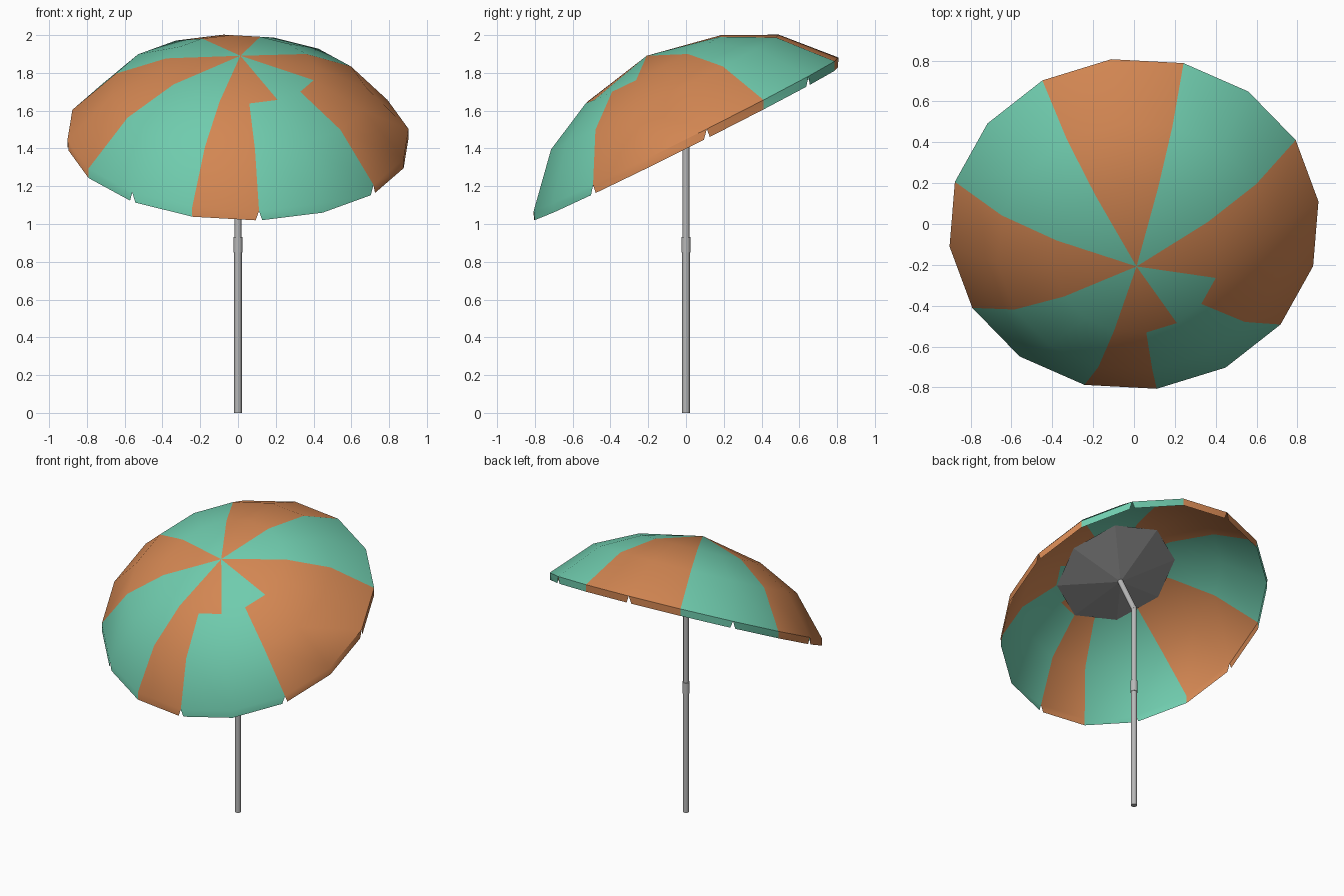
import bpy, bmesh, math
from mathutils import Vector, Matrix

if "Cube" in bpy.data.objects:
    bpy.data.objects.remove(bpy.data.objects["Cube"])


def material(name, rgb):
    m = bpy.data.materials.new(name)
    m.diffuse_color = (*rgb, 1)
    m.use_nodes = True
    m.node_tree.nodes["Principled BSDF"].inputs["Base Color"].default_value = m.diffuse_color
    return m


ORANGE = material("orange cloth", (0.65, 0.24, 0.085))
GREEN = material("green cloth", (0.16, 0.60, 0.42))
METAL = material("light grey metal", (0.48, 0.48, 0.48))
LINER = material("grey liner", (0.28, 0.28, 0.28))

# Tilted frame of the canopy, with its origin at the pole joint
JOINT = Vector((0, 0, 1.475))
axis = Vector((0.03, -0.5, 1)).normalized()
side = Vector((1, 0, -0.03)).normalized()
back = axis.cross(side)
SIDES = 16
START = math.radians(7.8)
STEP = 2 * math.pi / SIDES


def tilted(r, k, h):
    a = START + k * STEP
    return JOINT + side * (r * math.cos(a)) + back * (r * math.sin(a)) + axis * h


def finish(bm, name, mats, angle=35):
    me = bpy.data.meshes.new(name)
    bm.to_mesh(me)
    bm.free()
    ob = bpy.data.objects.new(name, me)
    bpy.context.collection.objects.link(ob)
    for m in mats:
        me.materials.append(m)
    bpy.ops.object.select_all(action='DESELECT')
    ob.select_set(True)
    bpy.context.view_layer.objects.active = ob
    if angle:
        bpy.ops.object.shade_smooth_by_angle(angle=math.radians(angle))
    return ob


def stripe(k):
    return ((k + 1) // 2) % 2


def lower_stripe(k):
    # two panels swap colour below the cap
    return {12: 1, 14: 0}.get(k, stripe(k))


# Canopy: cap, two bands and a hanging valance notched at every other rib
bm = bmesh.new()
top = bm.verts.new(tilted(0, 0, 0.465))
rings = [[bm.verts.new(tilted(r, k, h)) for k in range(SIDES)]
         for r, h in ((0.405, 0.385), (0.68, 0.25), (0.91, 0.0))]
drop = Vector((0, 0, -0.05))
hem = [bm.verts.new(v.co + drop) for v in rings[2]]
for k in range(SIDES):
    n = (k + 1) % SIDES
    bm.faces.new((top, rings[0][k], rings[0][n])).material_index = stripe(k)
    for a, b in zip(rings, rings[1:]):
        bm.faces.new((a[k], b[k], b[n], a[n])).material_index = lower_stripe(k)
    # valance panel, pulled in at its notched end
    p, q = rings[2][k].co, rings[2][n].co
    along = (q - p).normalized() * 0.018
    if k % 2 == 0:
        low = (bm.verts.new(p + drop + along), hem[n])
    else:
        low = (hem[k], bm.verts.new(q + drop - along))
    bm.faces.new((rings[2][k], low[0], low[1], rings[2][n])).material_index = lower_stripe(k)
bmesh.ops.delete(bm, geom=[v for v in bm.verts if not v.link_faces], context='VERTS')
finish(bm, "canopy", (ORANGE, GREEN))

# Eight-sided liner cone under the cap
bm = bmesh.new()
tip = bm.verts.new(tilted(0, 0, 0.285))
edge = [bm.verts.new(tilted(0.402, k, 0.382)) for k in range(0, SIDES, 2)]
for i in range(8):
    bm.faces.new((tip, edge[(i + 1) % 8], edge[i]))
finish(bm, "liner", (LINER,), 0)


def rod(name, start, end, radius):
    start, end = Vector(start), Vector(end)
    d = end - start
    bm = bmesh.new()
    bmesh.ops.create_cone(
        bm, cap_ends=True, segments=12, radius1=radius, radius2=radius, depth=d.length,
        matrix=Matrix.Translation((start + end) / 2) @ d.to_track_quat('Z', 'Y').to_matrix().to_4x4())
    return finish(bm, name, (METAL,))


# Pole, collar and tilted top section
rod("lower_pole", (0, 0, 0), (0, 0, 0.88), 0.02)
rod("upper_pole", (0, 0, 0.88), JOINT, 0.018)
rod("collar", (0, 0, 0.85), (0, 0, 0.93), 0.024)
rod("tilted_pole", JOINT - axis * 0.01, JOINT + axis * 0.30, 0.018)

# Tilt joint
bm = bmesh.new()
bmesh.ops.create_uvsphere(bm, u_segments=12, v_segments=8, radius=0.02,
                          matrix=Matrix.Translation(JOINT))
finish(bm, "tilt_joint", (METAL,))
